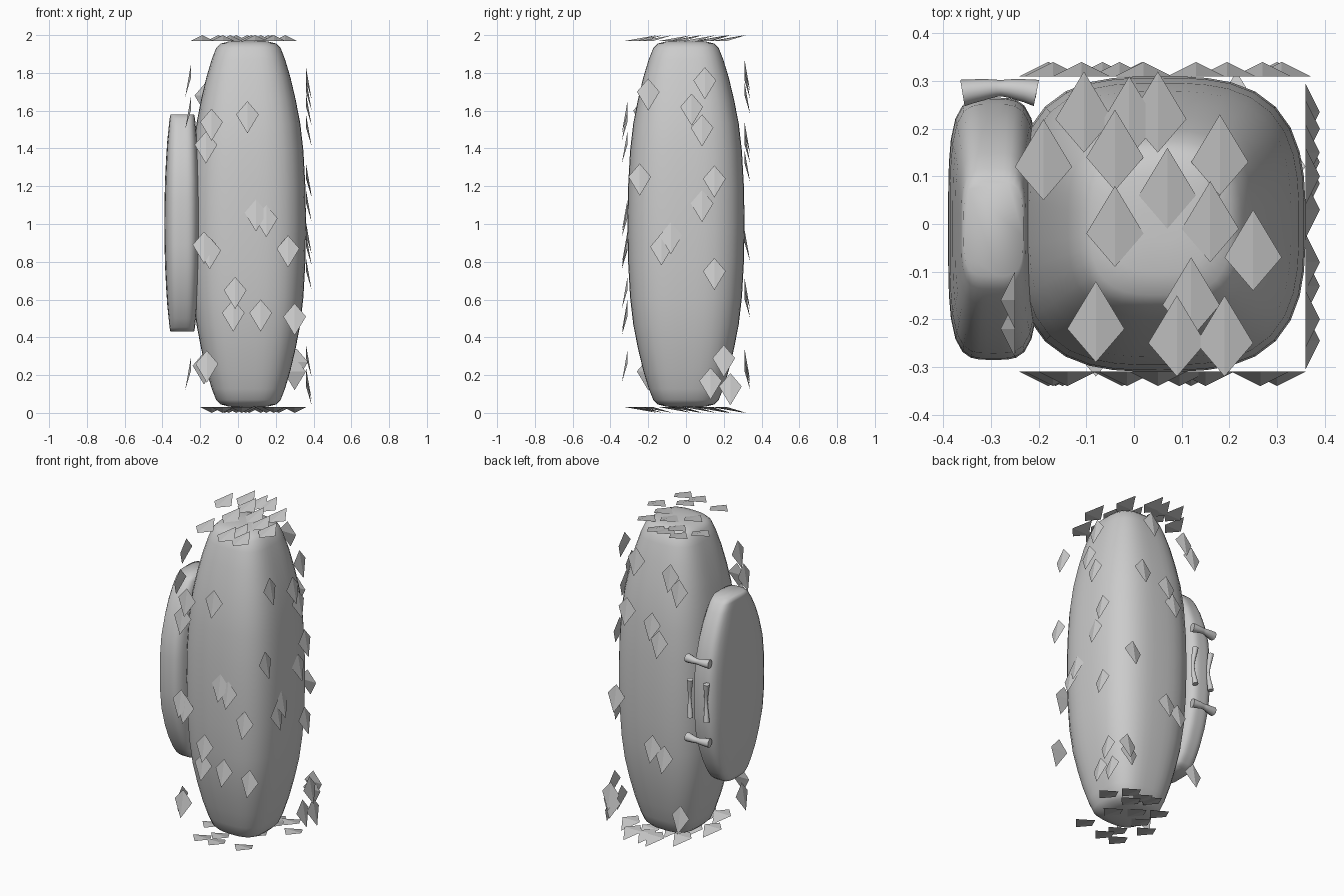
import bpy, bmesh, math
from mathutils import Vector

if "Cube" in bpy.data.objects:
    bpy.data.objects.remove(bpy.data.objects["Cube"])


def finish(bm, name, smooth):
    bmesh.ops.recalc_face_normals(bm, faces=bm.faces)
    me = bpy.data.meshes.new(name)
    bm.to_mesh(me)
    bm.free()
    for p in me.polygons:
        p.use_smooth = smooth
    ob = bpy.data.objects.new(name, me)
    bpy.context.collection.objects.link(ob)
    return ob


def squircle_loft(name, centre, half, profile, n, segs=40):
    """Stack squared-off rings; profile = (height, x scale, y scale), mirrored in z."""
    rows = [(-t, a, b) for t, a, b in reversed(profile) if t > 0] + profile
    bm = bmesh.new()
    rings = []
    for t, a, b in rows:
        ring = []
        for i in range(segs):
            an = 2 * math.pi * i / segs
            c, s = math.cos(an), math.sin(an)
            r = (abs(c) ** n + abs(s) ** n) ** (-1 / n)
            ring.append(bm.verts.new((centre[0] + half[0] * a * c * r,
                                      centre[1] + half[1] * b * s * r,
                                      centre[2] + half[2] * t)))
        rings.append(ring)
    for lo, hi in zip(rings, rings[1:]):
        for i in range(segs):
            j = (i + 1) % segs
            bm.faces.new((lo[i], lo[j], hi[j], hi[i]))
    bm.faces.new(rings[0])
    bm.faces.new(rings[-1])
    return finish(bm, name, True)


def tube(name, points):
    """Rounded bar through (x, y, z, radius) points."""
    cu = bpy.data.curves.new(name, 'CURVE')
    cu.dimensions = '3D'
    cu.bevel_depth = 1.0
    cu.bevel_resolution = 3
    cu.resolution_u = 6
    cu.use_fill_caps = True
    sp = cu.splines.new('BEZIER')
    sp.bezier_points.add(len(points) - 1)
    for bp, (x, y, z, r) in zip(sp.bezier_points, points):
        bp.co = (x, y, z)
        bp.radius = r
        bp.handle_left_type = bp.handle_right_type = 'AUTO'
    ob = bpy.data.objects.new(name, cu)
    bpy.context.collection.objects.link(ob)


def flakes(name, spots, origin, u, v, out):
    """Kite-shaped chips on a plane, the long tip (along v) lifted outwards."""
    origin, u, v, out = map(Vector, (origin, u, v, out))
    bm = bmesh.new()
    for a, b in spots:
        p = origin + u * a + v * b
        base, left, right, tip = [bm.verts.new(q) for q in (
            p - v * 0.07, p - u * 0.06, p + u * 0.06, p + v * 0.1 + out * 0.03)]
        for f in ((base, left, tip), (base, tip, right), (base, right, left), (left, right, tip)):
            bm.faces.new(f)
    finish(bm, name, False)


# main body: tall rounded block
squircle_loft("body", (0.055, 0, 1), (0.305, 0.31, 0.97),
              [(t, s, s) for t, s in ((0, 1), (.2, .99), (.4, .955), (.55, .90), (.68, .82), (.8, .73),
                                      (.9, .635), (.96, .56), (.985, .48), (.997, .33), (1, .12))], 3)

# flat slab at the side
squircle_loft("side_slab", (-0.295, -0.01, 1.005), (0.095, 0.275, 0.575),
              [(0, 1, 1), (.2, .99, .99), (.4, .96, .95), (.6, .90, .84), (.75, .84, .72),
               (.88, .76, .58), (.96, .71, .46), (1, .66, .36)], 4)

# straps on the back edge of the slab
for k, z in enumerate((0.75, 1.25)):
    tube(f"strap_{k}", [(-0.36, .275, z, .028), (-0.33, .28, z, .024), (-0.28, .285, z, .017),
                        (-0.23, .28, z, .024), (-0.205, .275, z, .028)])

# thin upright grips between the straps
for k, x in enumerate((-0.34, -0.225)):
    tube(f"grip_{k}", [(x, .28, .88, .018), (x + .01, .27, 1.0, .009), (x, .28, 1.12, .018)])

# chips on every side: the long tip points down on the walls, and back on the ends
DOWN = (0, 0, -1)
front = [(.05, 1.58), (-.14, 1.54), (-.17, 1.42), (-.18, .89), (-.15, .86), (.095, 1.06), (.15, 1.03),
         (.265, .87), (-.015, .65), (-.025, .53), (.12, .53), (.30, .51), (-.165, .26)]
right = [(-.2, 1.70), (.10, 1.76), (.03, 1.62), (.085, 1.51), (-.245, 1.25), (.15, 1.24), (.085, 1.11),
         (-.13, .88), (-.08, .94), (.15, .75), (.2, .29), (.13, .17), (.235, .14)]
back = [(.13, 1.8), (-.11, 1.76), (-.17, 1.68), (.195, 1.47), (.02, 1.42), (-.03, 1.32), (.017, .645),
        (-.066, .6), (-.18, .25), (.30, .22), (.31, .27), (.27, .9)]
left = [(-.16, 1.77), (-.22, 1.6), (-.15, .98), (-.2, .22), (.12, 1.3)]
top = [(-.19, .12), (-.105, .22), (-.01, .21), (.05, .22), (-.04, .14), (-.04, -.02), (.07, .06),
       (.18, .13), (.16, -.01), (.25, -.07), (.12, -.17), (-.08, -.22), (.09, -.25), (.19, -.25)]


def wall(spots):
    return [(a, -z) for a, z in spots]


flakes("front_chips", wall(front), (0, -.31, 0), (1, 0, 0), DOWN, (0, -1, 0))
flakes("back_chips", wall(back), (0, .31, 0), (1, 0, 0), DOWN, (0, 1, 0))
flakes("right_chips", wall(right), (.36, 0, 0), (0, 1, 0), DOWN, (1, 0, 0))
flakes("left_chips", wall(left), (-.25, 0, 0), (0, 1, 0), DOWN, (-1, 0, 0))
flakes("top_chips", top, (0, 0, 1.97), (1, 0, 0), (0, 1, 0), (0, 0, 1))
flakes("bottom_chips", [(.11 - a, b) for a, b in top], (0, 0, .03), (1, 0, 0), (0, 1, 0), (0, 0, -1))
